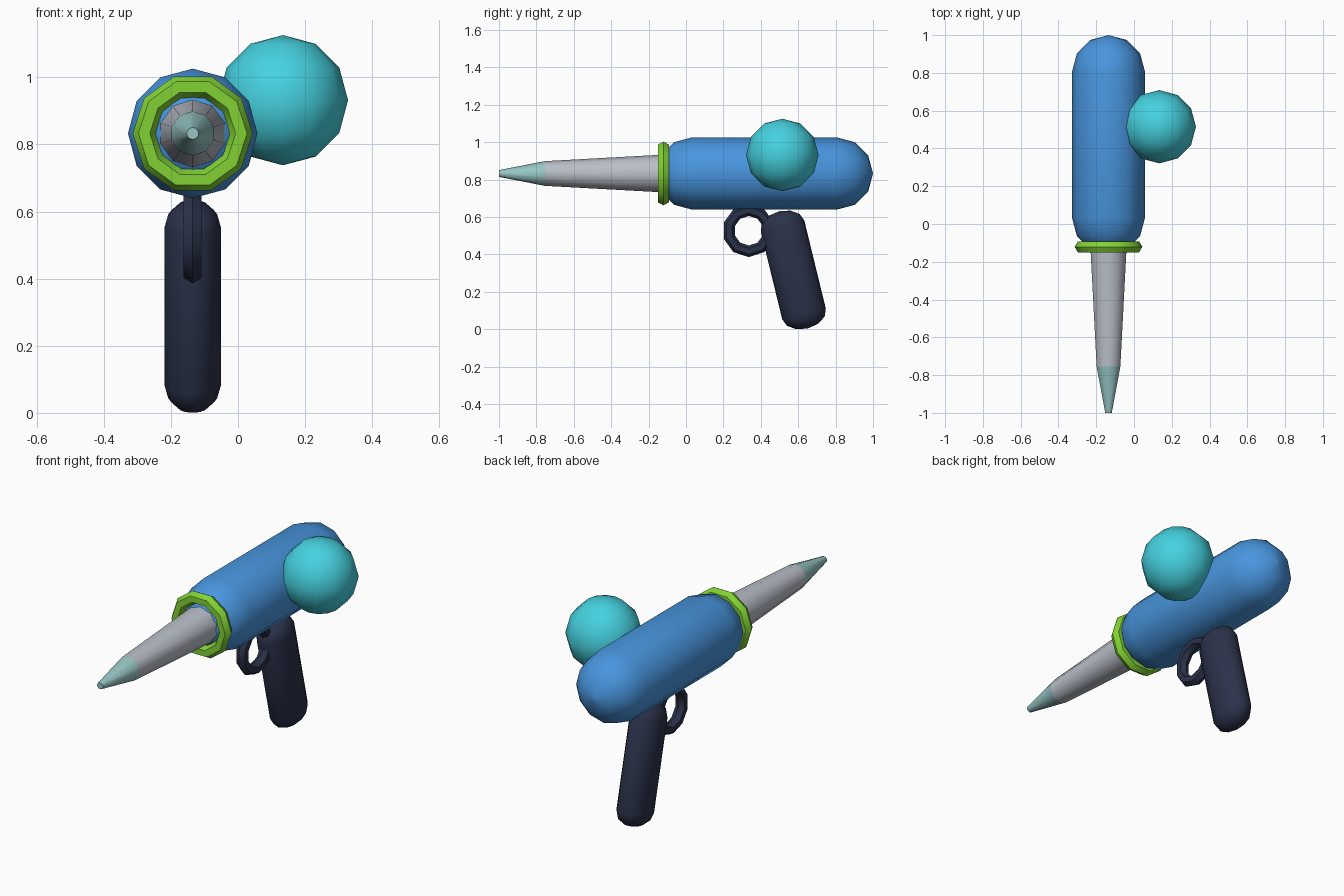
import bpy
import bmesh
from math import cos, sin, pi, radians
from mathutils import Matrix

AXIS_X, AXIS_Z = -0.135, 0.833   # centre line of body and barrel

default = bpy.data.objects.get("Cube")
if default:
    bpy.data.objects.remove(default, do_unlink=True)


def material(name, rgb):
    mat = bpy.data.materials.new(name)
    mat.use_nodes = True
    mat.diffuse_color = (*rgb, 1)
    mat.node_tree.nodes["Principled BSDF"].inputs["Base Color"].default_value = (*rgb, 1)
    return mat


blue = material("blue", (0.065, 0.30, 0.73))
cyan = material("cyan", (0.06, 0.64, 0.74))
green = material("lime green", (0.22, 0.64, 0.035))
grey = material("light grey", (0.49, 0.52, 0.58))
pale = material("pale teal", (0.31, 0.56, 0.56))
navy = material("dark navy", (0.024, 0.032, 0.068))


def finish(obj, name, mat):
    """Name, colour and smooth a part."""
    obj.name = obj.data.name = name
    obj.data.materials.append(mat)
    bpy.ops.object.select_all(action="DESELECT")
    obj.select_set(True)
    bpy.context.view_layer.objects.active = obj
    bpy.ops.object.shade_smooth_by_angle(angle=radians(40))


def lathe(name, mat, profile, sides, matrix):
    """Revolve (radius, height) points around local z."""
    bm = bmesh.new()
    rings = []
    for r, h in profile:
        angles = [pi / 2 + 2 * pi * k / sides for k in range(sides)]
        rings.append([bm.verts.new((r * cos(a), r * sin(a), h)) for a in angles])
    for low, high in zip(rings, rings[1:]):
        for k in range(sides):
            n = (k + 1) % sides
            bm.faces.new((low[k], low[n], high[n], high[k]))
    bm.faces.new(rings[0][::-1])
    bm.faces.new(rings[-1])
    bmesh.ops.transform(bm, matrix=matrix, verts=bm.verts)
    bmesh.ops.recalc_face_normals(bm, faces=bm.faces)
    mesh = bpy.data.meshes.new(name)
    bm.to_mesh(mesh)
    bm.free()
    obj = bpy.data.objects.new(name, mesh)
    bpy.context.collection.objects.link(obj)
    finish(obj, name, mat)


def capsule(radius, cap, length, steps=3):
    """Profile of a straight tube with domed ends."""
    dome = [(radius * cos(a), cap * sin(a))
            for a in (pi / 2 * i / steps for i in range(steps))]
    dome.append((radius * 0.002, cap))
    return [(r, -h) for r, h in reversed(dome)] + [(r, length + h) for r, h in dome]


def along_y(y):
    return Matrix.Translation((AXIS_X, y, AXIS_Z)) @ Matrix.Rotation(-pi / 2, 4, "X")


def torus(name, mat, location, rotation, major, minor):
    bpy.ops.mesh.primitive_torus_add(
        location=location, rotation=rotation, major_segments=10,
        minor_segments=6, major_radius=major, minor_radius=minor)
    finish(bpy.context.object, name, mat)


# Body and barrel
lathe("body", blue, capsule(0.193, 0.193, 0.775), 12, along_y(0.032))
lathe("barrel", grey, [(0.066, -0.755), (0.102, -0.10)], 10, along_y(0))
lathe("barrel_tip", pale, [(0.018, -1.0), (0.066, -0.755)], 10, along_y(0))
torus("collar", green, (AXIS_X, -0.121, AXIS_Z), (pi / 2, 0, 0), 0.145, 0.034)

# Side tank
bpy.ops.mesh.primitive_uv_sphere_add(
    segments=12, ring_count=6, radius=0.194, location=(0.134, 0.515, 0.932))
finish(bpy.context.object, "side_tank", cyan)

# Flattened, tilted grip and trigger guard
tilt = (Matrix.Translation((AXIS_X, 0.631, 0.082))
        @ Matrix.Rotation(radians(13.7), 4, "X")
        @ Matrix.Diagonal((0.7, 1, 1, 1)))
lathe("grip", navy, capsule(0.12, 0.08, 0.485), 12, tilt)
torus("trigger_guard", navy, (AXIS_X, 0.336, 0.527), (0, pi / 2, 0), 0.11, 0.031)
